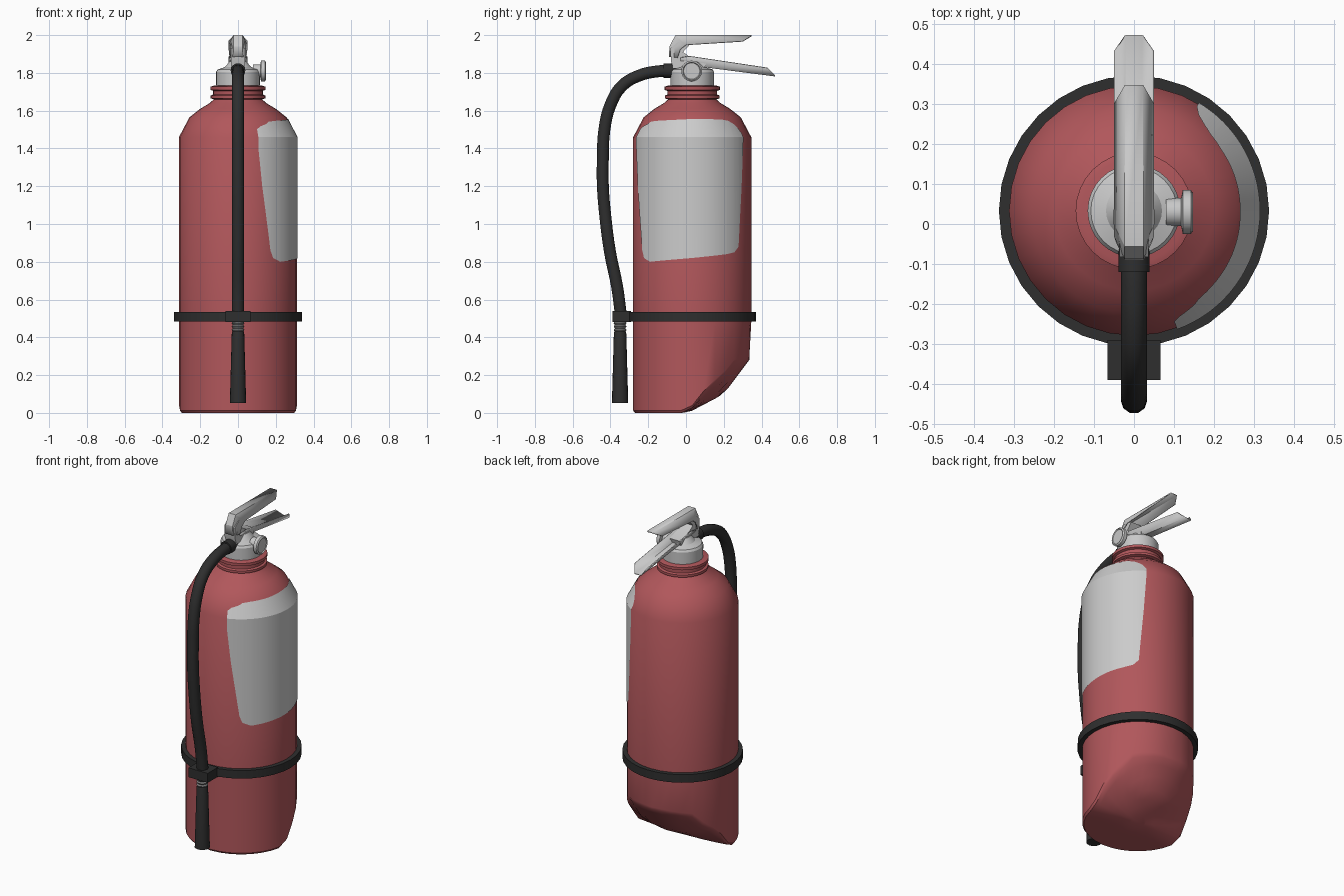
import bpy, bmesh, math
from mathutils import Vector, Matrix

if "Cube" in bpy.data.objects:
    bpy.data.objects.remove(bpy.data.objects["Cube"])

CY = 0.033          # tank axis sits slightly behind the origin
R = 0.3125          # tank radius
SEG = 32

def material(name, rgb):
    m = bpy.data.materials.new(name)
    m.diffuse_color = (*rgb, 1)
    m.use_nodes = True
    m.node_tree.nodes["Principled BSDF"].inputs["Base Color"].default_value = m.diffuse_color
    return m

RED = material("red paint", (0.44, 0.095, 0.105))
METAL = material("light metal", (0.58, 0.58, 0.58))
LABEL = material("label grey", (0.60, 0.60, 0.60))
BLACK = material("black rubber", (0.028, 0.028, 0.028))
DULL = material("dull grey", (0.20, 0.20, 0.20))

def finish(name, bm, mat, angle=32, solid=0):
    bmesh.ops.recalc_face_normals(bm, faces=bm.faces)
    me = bpy.data.meshes.new(name)
    bm.to_mesh(me)
    bm.free()
    ob = bpy.data.objects.new(name, me)
    bpy.context.collection.objects.link(ob)
    me.materials.append(mat)
    bpy.ops.object.select_all(action='DESELECT')
    ob.select_set(True)
    bpy.context.view_layer.objects.active = ob
    bpy.ops.object.shade_smooth_by_angle(angle=math.radians(angle))
    if solid:
        mod = ob.modifiers.new("thickness", 'SOLIDIFY')
        mod.thickness = solid
        mod.offset = 0
    return ob

def bridge(bm, a, b, closed=True):
    n = len(a)
    for i in range(n if closed else n - 1):
        j = (i + 1) % n
        bm.faces.new((a[i], a[j], b[j], b[i]))

def lathe(name, profile, mat, loc, seg=SEG, axis='Z', loop=False):
    """Spin (radius, height) points around an axis through loc."""
    bm = bmesh.new()
    rot = {'Z': Matrix(), 'X': Matrix.Rotation(math.pi / 2, 4, 'Y'),
           'Y': Matrix.Rotation(math.pi / 2, 4, 'X')}[axis]
    rings = []
    for r, h in profile:
        rings.append([bm.verts.new(rot @ Vector((r * math.cos(t), r * math.sin(t), h)) + Vector(loc))
                      for t in (2 * math.pi * i / seg for i in range(seg))])
    for a, b in zip(rings, rings[1:]):
        bridge(bm, a, b)
    if loop:
        bridge(bm, rings[-1], rings[0])
    else:
        bm.faces.new(rings[0])
        bm.faces.new(rings[-1])
    return finish(name, bm, mat)

def lerp(table, x, k=1):
    """Piecewise linear lookup of column k."""
    if x <= table[0][0]:
        return table[0][k]
    for p, q in zip(table, table[1:]):
        if x <= q[0]:
            return p[k] + (q[k] - p[k]) * (x - p[0]) / (q[0] - p[0])
    return table[-1][k]

# Tank: upright lathe whose base slopes up at the back and bulges in the middle
MID = [(-.28, 0), (-.03, 0), (.03, .01), (.2, .1), (.335, .28)]
RIM = [(-.28, 0), (.0, 0), (.06, .05), (.11, .13), (.2, .2), (.24, .265), (.335, .285)]

def base_z(x, y):
    half = math.sqrt(max(R * R - (y - CY) ** 2, 1e-6))
    t = min(abs(x) / half, 1) ** 2
    return lerp(MID, y) * (1 - t) + lerp(RIM, y) * t

bm = bmesh.new()
ANG = [2 * math.pi * i / SEG for i in range(SEG)]
rows = []
for k in (.15, .3, .45, .6, .75, .88, .97, 1):              # base
    pts = [(k * R * math.cos(t), CY + k * R * math.sin(t)) for t in ANG]
    rows.append([bm.verts.new((x, min(y, .335), base_z(x, y) + (.012 if k == 1 else 0)))
                 for x, y in pts])
for r, z in [(R, .48), (R, 1.46), (.257, 1.565), (.20, 1.61), (.15, 1.64), (.128, 1.66),
             (.145, 1.665), (.145, 1.68), (.132, 1.685), (.132, 1.705),
             (.146, 1.71), (.146, 1.727), (.13, 1.732)]:     # wall, shoulder, neck rings
    rows.append([bm.verts.new((r * math.cos(t), CY + r * math.sin(t), z)) for t in ANG])
bm.faces.new(rows[0])
bm.faces.new(rows[-1])
for a, b in zip(rows, rows[1:]):
    bridge(bm, a, b)
finish("tank", bm, RED, 30)

# Label: thin plate wrapped over the right side and onto the shoulder
EDGE = [(-70, 1.40, 1.50), (-66, 1.2, 1.515), (-57, .86, 1.53), (-54, .82, 1.54),
        (-45, .80, 1.545), (0, .82, 1.555), (35, .84, 1.553), (45, .85, 1.545),
        (51, .88, 1.53), (56, 1.2, 1.51), (59, 1.44, 1.48)]
bm = bmesh.new()
cols = []
for deg in sorted({e[0] for e in EDGE} | set(range(-68, 58, 4))):
    t = math.radians(deg)
    col = []
    for z in (lerp(EDGE, deg, 1), 1.46, lerp(EDGE, deg, 2)):
        r = R + .003 - max(z - 1.46, 0) * (R - .257) / .105
        col.append(bm.verts.new((r * math.cos(t), CY + r * math.sin(t), z + (.001 if z > 1.46 else 0))))
    cols.append(col)
for a, b in zip(cols, cols[1:]):
    bridge(bm, a, b, closed=False)
finish("label", bm, LABEL, 25)

# Strap and hose clip
lathe("strap", [(.305, .485), (.338, .485), (.338, .535), (.305, .535)], BLACK, (0, CY, 0), loop=True)
bm = bmesh.new()
bmesh.ops.create_cube(bm, size=1, matrix=Matrix.Translation((0, -.34, .51)) @ Matrix.Diagonal((.132, .10, .058, 1)))
finish("hose_clip", bm, BLACK)

# Valve head with side gauge
lathe("valve_body", [(.115, 1.725), (.116, 1.805), (.108, 1.818), (.07, 1.83), (.045, 1.86)], METAL, (0, CY, 0))
lathe("gauge", [(.035, .08), (.035, .118), (.055, .122), (.055, .142), (.047, .148), (.043, .143)],
      METAL, (0, .03, 1.81), 24, 'X')

# Handle bracket between the valve and the grips
bm = bmesh.new()
side = [(-.06, 1.80), (-.08, 1.865), (-.082, 1.93), (-.04, 1.965), (.02, 1.95),
        (-.016, 1.91), (.02, 1.885), (.11, 1.86), (.09, 1.80)]
ends = [[bm.verts.new((x, y, z)) for y, z in side] for x in (-.036, .036)]
bm.faces.new(ends[0])
bm.faces.new(ends[1])
bridge(bm, *ends)
finish("handle_bracket", bm, METAL, 20)

# Folded sheet grips: flat middle panel with sloped flanges
def channel(name, sections):
    """Each section: panel (y, z) and flange edge (y, z)."""
    bm = bmesh.new()
    strips = []
    for (py, pz), (fy, fz), w in sections:
        strips.append([bm.verts.new(p) for p in
                       ((-w, fy, fz), (-.022, py, pz), (.022, py, pz), (w, fy, fz))])
    for a, b in zip(strips, strips[1:]):
        bridge(bm, a, b, closed=False)
    finish(name, bm, METAL, 15, .006)

channel("carry_handle", [((-.088, 1.885), (-.045, 1.88), .042), ((-.085, 1.94), (-.03, 1.925), .047),
                         ((-.055, 1.997), (.0, 1.948), .048), ((.348, 1.997), (.30, 1.967), .048)])
channel("squeeze_lever", [((-.03, 1.845), (-.03, 1.88), .044), ((.10, 1.832), (.02, 1.888), .048),
                          ((.472, 1.784), (.432, 1.826), .048)])

# Hose
cu = bpy.data.curves.new("hose", 'CURVE')
cu.dimensions = '3D'
cu.bevel_depth = .033
cu.bevel_resolution = 3
cu.resolution_u = 4
cu.use_fill_caps = True
path = [(-.07, 1.81), (-.15, 1.808), (-.25, 1.785), (-.34, 1.73), (-.40, 1.63), (-.432, 1.5),
        (-.44, 1.35), (-.44, 1.2), (-.428, 1.05), (-.402, .85), (-.365, .67), (-.346, .53)]
sp = cu.splines.new('BEZIER')
sp.bezier_points.add(len(path) - 1)
for bp, (y, z) in zip(sp.bezier_points, path):
    bp.co = (0, y, z)
    bp.handle_left_type = bp.handle_right_type = 'AUTO'
hose = bpy.data.objects.new("hose", cu)
bpy.context.collection.objects.link(hose)
cu.materials.append(BLACK)
bpy.ops.object.select_all(action='DESELECT')
hose.select_set(True)
bpy.context.view_layer.objects.active = hose
bpy.ops.object.convert(target='MESH')
bpy.ops.object.shade_smooth_by_angle(angle=math.radians(40))

lathe("hose_collar", [(.039, .05), (.039, .12)], BLACK, (0, 0, 1.812), 16, 'Y')

# Threaded coupling and discharge nozzle
lathe("coupling", [(r, .43 + .009 * i) for i, r in enumerate((.028, .034, .028, .034, .028, .034, .03))],
      DULL, (0, -.349, 0), 16)
lathe("nozzle", [(.036, .055), (.043, .052), (.043, .06), (.033, .42), (.03, .432)], BLACK, (0, -.349, 0), 16)
